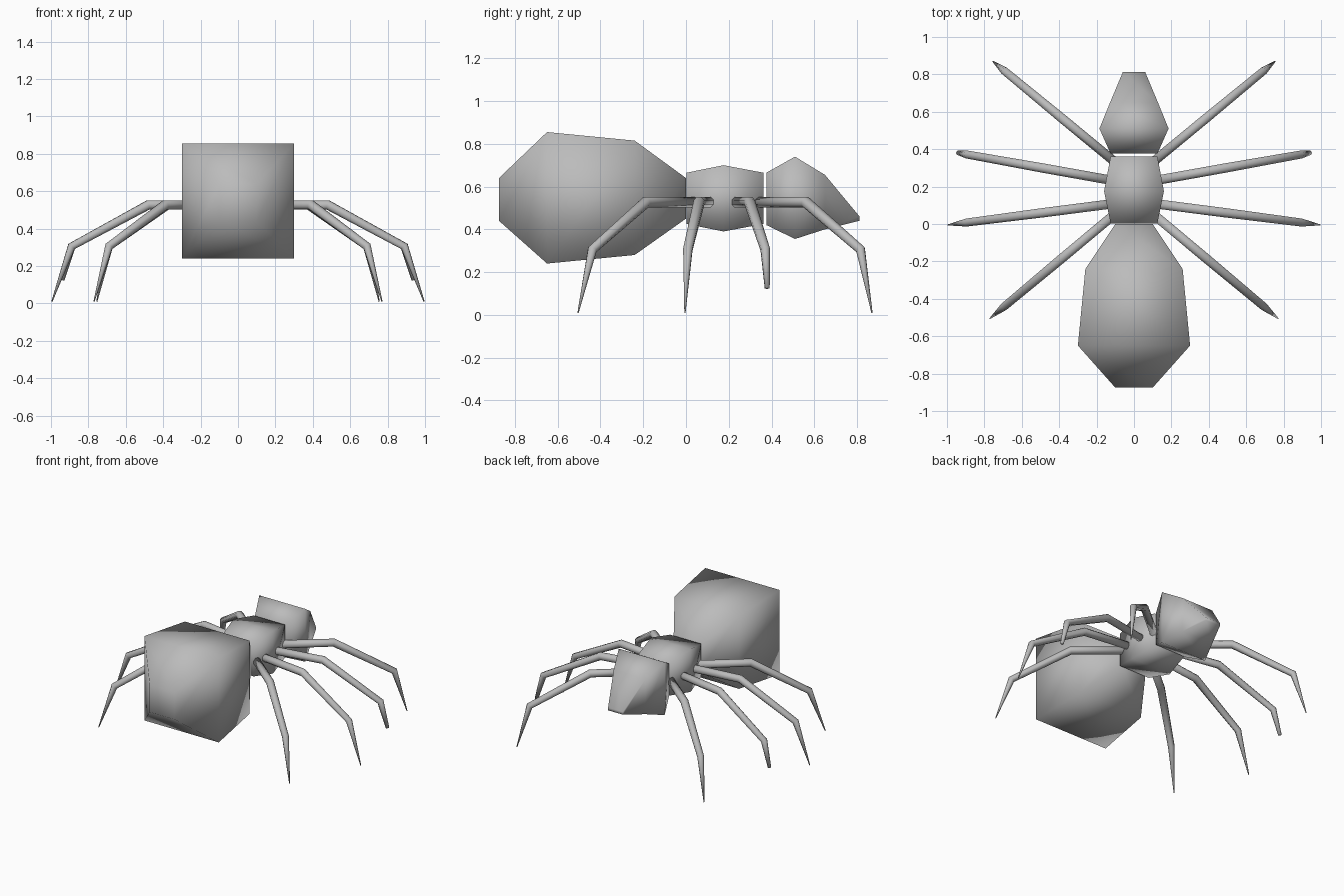
import bpy, bmesh, math
from mathutils import Vector

if "Cube" in bpy.data.objects:
    bpy.data.objects.remove(bpy.data.objects["Cube"], do_unlink=True)

GREY = (0.5, 0.5, 0.5, 1)
shell = bpy.data.materials.new("grey shell")
shell.use_nodes = True
shell.diffuse_color = GREY
shell.node_tree.nodes["Principled BSDF"].inputs["Base Color"].default_value = GREY


def loft(name, rings):
    """Skin a list of closed rings, cap both ends and shade smooth."""
    bm = bmesh.new()
    loops = [[bm.verts.new(p) for p in ring] for ring in rings]
    n = len(loops[0])
    for a, b in zip(loops, loops[1:]):
        for i in range(n):
            j = (i + 1) % n
            bm.faces.new((a[i], a[j], b[j], b[i]))
    bm.faces.new(loops[0])
    bm.faces.new(loops[-1])
    bmesh.ops.recalc_face_normals(bm, faces=bm.faces)
    for f in bm.faces:
        f.smooth = True
    mesh = bpy.data.meshes.new(name)
    bm.to_mesh(mesh)
    bm.free()
    mesh.materials.append(shell)
    obj = bpy.data.objects.new(name, mesh)
    bpy.context.collection.objects.link(obj)
    return obj


def body_part(name, sections):
    """Boxy segment along y; each section is (y, half width, bottom, top)."""
    loft(name, [[(-w, y, lo), (w, y, lo), (w, y, hi), (-w, y, hi)]
                for y, w, lo, hi in sections])


def leg(name, path, radii, sides=8):
    """Tapered tube along a bent path."""
    pts = [Vector(p) for p in path]
    side = (pts[-1] - pts[0]).cross(Vector((0, 0, 1))).normalized()
    rings = []
    for i, p in enumerate(pts):
        before = (p - pts[max(i - 1, 0)]).normalized()
        after = (pts[min(i + 1, len(pts) - 1)] - p).normalized()
        up = side.cross((before + after).normalized())
        angles = [math.tau * (k + 0.5) / sides for k in range(sides)]
        rings.append([p + radii[i] * (side * math.cos(t) + up * math.sin(t)) for t in angles])
    loft(name, rings)


# Body segments
body_part("abdomen", [(-0.875, 0.10, 0.44, 0.64), (-0.65, 0.30, 0.24, 0.855),
                      (-0.24, 0.26, 0.28, 0.815), (0.0, 0.10, 0.45, 0.64)])
body_part("thorax", [(0.003, 0.125, 0.425, 0.665), (0.175, 0.16, 0.39, 0.70),
                     (0.362, 0.125, 0.425, 0.665)])
body_part("head", [(0.376, 0.125, 0.42, 0.665), (0.51, 0.185, 0.355, 0.74),
                   (0.65, 0.128, 0.40, 0.655), (0.812, 0.06, 0.44, 0.46)])

# Legs: root, tip, and the x of the two joints between them
LEGS = {
    "rear_leg": ((0.10, 0.33), (0.755, 0.87, 0.01), 0.38, 0.69, 0.003),
    "mid_rear_leg": ((0.10, 0.23), (0.94, 0.38, 0.125), 0.48, 0.89, 0.012),
    "mid_front_leg": ((0.10, 0.11), (0.995, -0.005, 0.01), 0.48, 0.89, 0.003),
    "front_leg": ((0.10, 0.055), (0.77, -0.505, 0.01), 0.39, 0.69, 0.003),
}
for label, ((rx, ry), tip, knee, ankle, end) in LEGS.items():
    slope = (tip[1] - ry) / (tip[0] - rx)
    path = [(rx, ry, 0.527), (knee, ry + slope * (knee - rx), 0.527),
            (ankle, ry + slope * (ankle - rx), 0.305), tip]
    for side_name, s in (("left", 1), ("right", -1)):
        leg(f"{side_name}_{label}", [(s * x, y, z) for x, y, z in path],
            (0.027, 0.027, 0.023, end))
